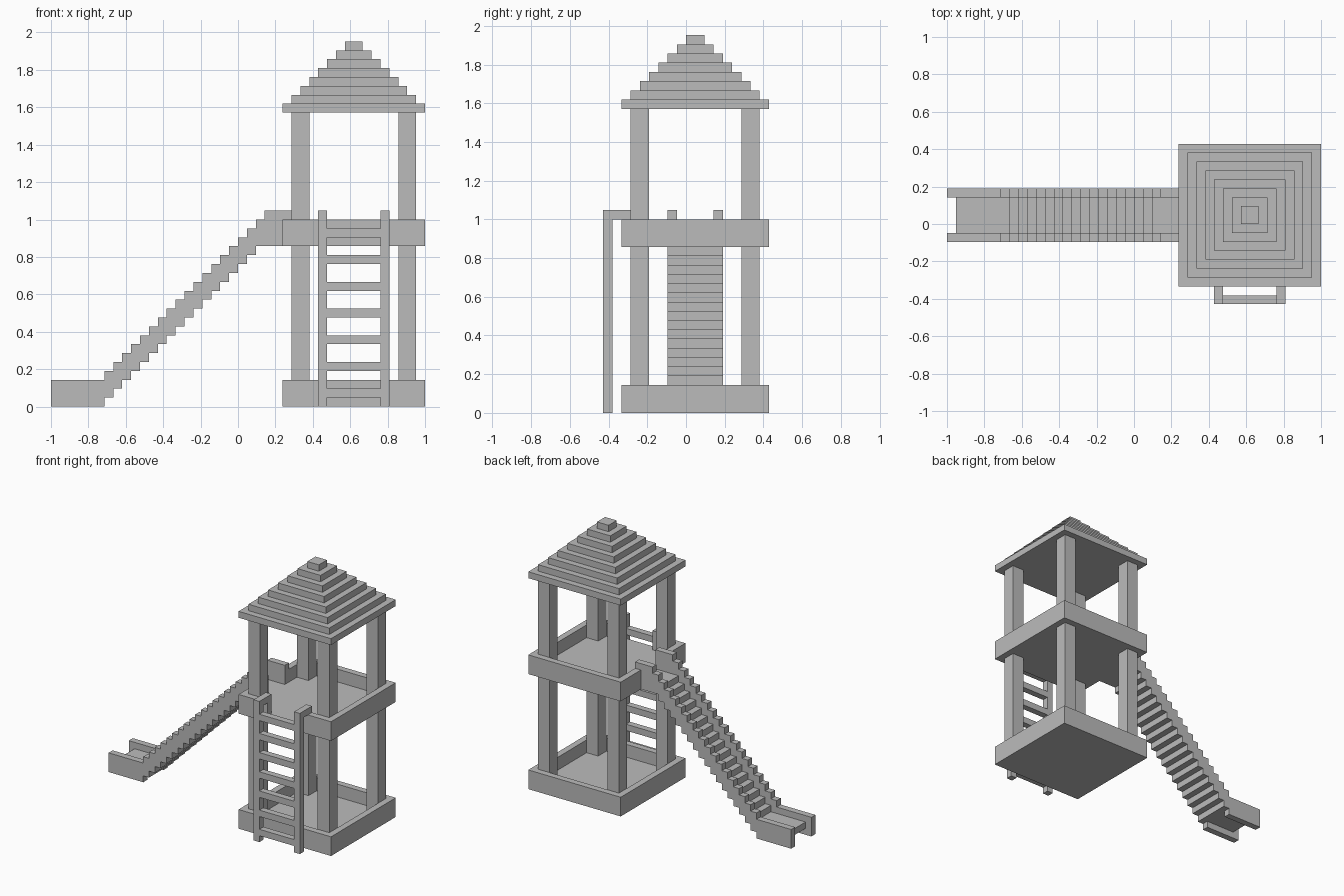
import bpy
import bmesh
from mathutils import Vector

if "Cube" in bpy.data.objects:
    bpy.data.objects.remove(bpy.data.objects["Cube"], do_unlink=True)

U = 1 / 21  # one building block

grey = bpy.data.materials.new("plain grey")
grey.use_nodes = True
grey.diffuse_color = (0.5, 0.5, 0.5, 1)
grey.node_tree.nodes["Principled BSDF"].inputs["Base Color"].default_value = (0.5, 0.5, 0.5, 1)


def finish(name, bm):
    bmesh.ops.recalc_face_normals(bm, faces=bm.faces)
    mesh = bpy.data.meshes.new(name)
    bm.to_mesh(mesh)
    bm.free()
    mesh.materials.append(grey)
    obj = bpy.data.objects.new(name, mesh)
    bpy.context.collection.objects.link(obj)
    return obj


def boxes(name, spans):
    """Join boxes given as (low corner, high corner) in block units."""
    bm = bmesh.new()
    for low, high in spans:
        low, high = Vector(low) * U, Vector(high) * U
        cube = bmesh.ops.create_cube(bm, size=1)["verts"]
        bmesh.ops.scale(bm, vec=high - low, verts=cube)
        bmesh.ops.translate(bm, vec=(low + high) / 2, verts=cube)
    return finish(name, bm)


def side_slab(name, outline, y0, y1):
    """Extrude an x-z outline from y0 to y1."""
    bm = bmesh.new()
    face = bm.faces.new([bm.verts.new((x * U, y0 * U, z * U)) for x, z in outline])
    ext = bmesh.ops.extrude_face_region(bm, geom=[face])["geom"]
    verts = [g for g in ext if isinstance(g, bmesh.types.BMVert)]
    bmesh.ops.translate(bm, vec=(0, (y1 - y0) * U, 0), verts=verts)
    return finish(name, bm)


def stairs(start, z, count):
    """Corner points of a rising flight of one-block steps."""
    points = []
    for i in range(count):
        points += [(start + i, z + i), (start + i + 1, z + i)]
    return points


# Tower footprint
X0, X1, Y0, Y1 = 5, 21, -7, 9

# Base tray with its raised rim
boxes("base_floor", [((X0, Y0, 0), (X1, Y1, 1))])
boxes("base_rim", [
    ((X0, Y0, 1), (X1, Y0 + 1, 3)),
    ((X0, Y1 - 1, 1), (X1, Y1, 3)),
    ((X0, Y0 + 1, 1), (X0 + 1, Y1 - 1, 3)),
    ((X1 - 1, Y0 + 1, 1), (X1, Y1 - 1, 3)),
])

# Upper deck, its rim open at the slide and the ladder
boxes("deck_floor", [((X0, Y0, 18), (X1, Y1, 19))])
boxes("deck_rim", [
    ((X0, Y0, 19), (10, Y0 + 1, 21)),
    ((16, Y0, 19), (X1, Y0 + 1, 21)),
    ((X0, Y1 - 1, 19), (X1, Y1, 21)),
    ((X0, Y0 + 1, 19), (X0 + 1, -1, 21)),
    ((X0, 3, 19), (X0 + 1, Y1 - 1, 21)),
    ((X1 - 1, Y0 + 1, 19), (X1, Y1 - 1, 21)),
])

# Corner posts, broken by the deck floor
for side, x in (("right", X0 + 1), ("left", X1 - 3)):
    for end, y in (("front", Y0 + 1), ("back", Y1 - 3)):
        boxes(f"{end}_{side}_post", [
            ((x, y, 1), (x + 2, y + 2, 18)),
            ((x, y, 19), (x + 2, y + 2, 33)),
        ])

# Stepped pyramid roof
boxes("roof", [((X0 + i, Y0 + i, 33 + i), (X1 - i, Y1 - i, 34 + i)) for i in range(8)])

# Ladder rails hooked over the deck rim, and rungs
for side, x in (("right", 9), ("left", 16)):
    boxes(f"ladder_{side}_rail", [
        ((x, -9, 0), (x + 1, -8, 22)),
        ((x, -8, 21), (x + 1, -6, 22)),
    ])
boxes("ladder_rungs", [((10, -9, z), (16, -8, z + 1)) for z in range(1, 20, 3)])

# Slide walls: level run-out, stepped climb, level top resting on the rim
under = stairs(-15, 1, 18)
wall = ([(-21, 0), (-15, 0)] + under + [(5, 18), (5, 21), (6, 21), (6, 22)]
        + stairs(-15, 4, 18)[::-1] + [(-15, 3), (-21, 3)])
# the top level begins one block past the last step
wall.insert(wall.index((6, 22)) + 1, (3, 22))
side_slab("slide_front_wall", wall, -2, -1)
side_slab("slide_back_wall", wall, 3, 4)

# Slide floor between the walls
bed = [(-20, 1)] + under[1:-1] + [(5, 18), (5, 19)] + stairs(-15, 2, 18)[::-1][1:-1] + [(-20, 2)]
side_slab("slide_floor", bed, -1, 3)
